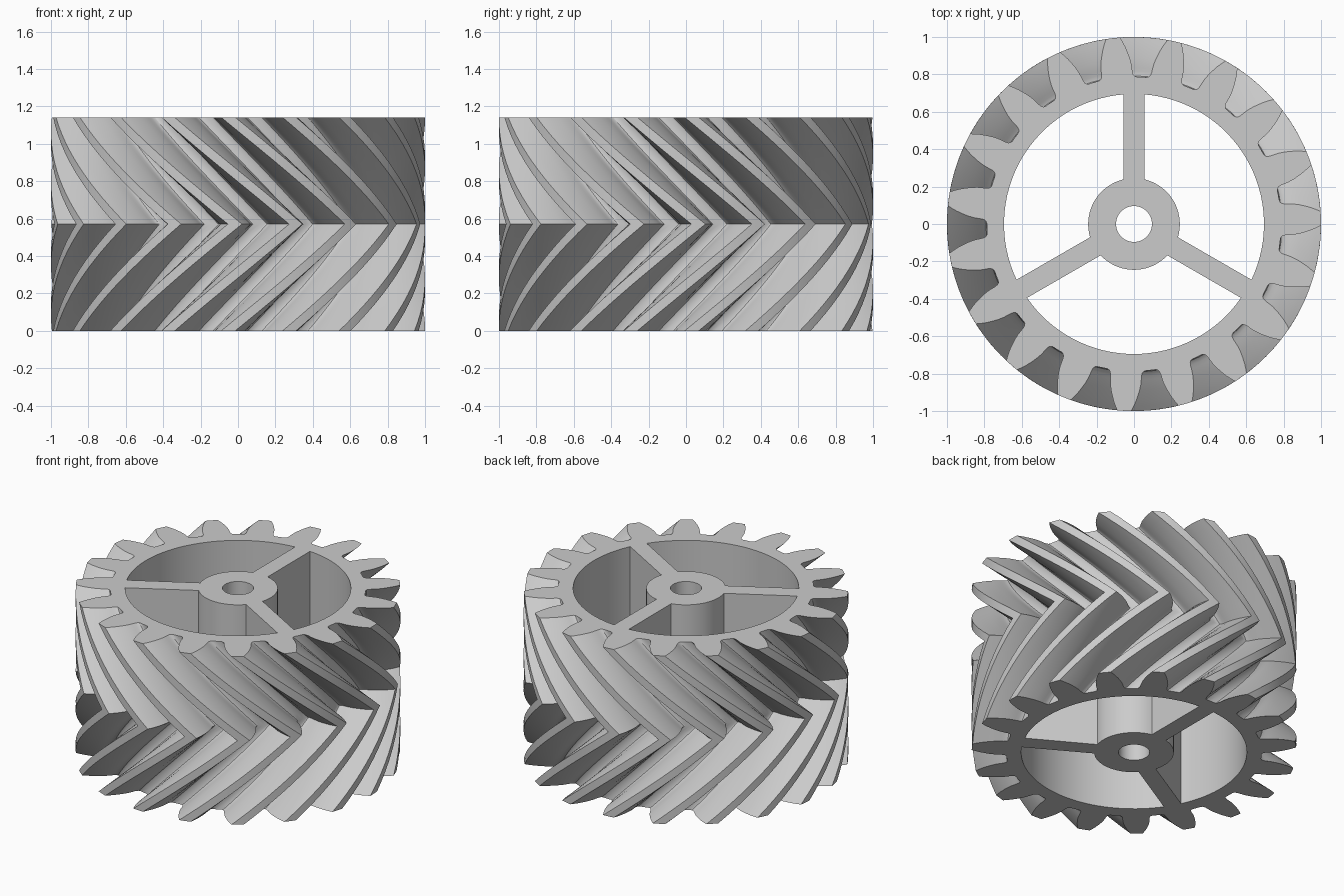
import bpy, bmesh, math
from math import cos, sin, asin, radians, pi

cube = bpy.data.objects.get("Cube")
if cube:
    bpy.data.objects.remove(cube, do_unlink=True)

HEIGHT = 1.142
TEETH = 19
PHASE = radians(1.7)      # angle of one tooth on the end faces
TWIST = radians(40)       # how far the middle is turned against the ends
LAYERS = 24
RIM, HUB, BORE, SPOKE = 0.695, 0.245, 0.096, 0.056


def arc(radius, start, end, steps):
    return [(radius * cos(start + (end - start) * i / steps),
             radius * sin(start + (end - start) * i / steps))
            for i in range(steps + 1)]


def gear_outline():
    # Half a tooth: radius and half angle in degrees, root to tip
    flank = [(.787, 7.4), (.791, 6.65), (.80, 6.15), (.815, 5.85), (.835, 5.7),
             (.86, 5.45), (.89, 4.95), (.92, 4.3), (.95, 3.6), (.975, 2.9), (1, 2.15)]
    tooth = [(.787, -180 / TEETH)] + [(r, -a) for r, a in flank]
    tooth += [(1, 0)] + [(r, a) for r, a in reversed(flank)]
    points = []
    for k in range(TEETH):
        centre = PHASE + 2 * pi * k / TEETH
        points += [(r * cos(centre + radians(a)), r * sin(centre + radians(a)))
                   for r, a in tooth]
    return points


def pocket_outline(middle):
    # Opening between two spokes, bounded by rim and hub
    outer = pi / 3 - asin(SPOKE / RIM)
    inner = pi / 3 - asin(SPOKE / HUB)
    return (arc(RIM, middle - outer, middle + outer, 32)
            + arc(HUB, middle + inner, middle - inner, 20))


def add_wall(bm, outline, layers, twist=0):
    # Loft an outline upward; returns the bottom and top edge loops
    rings = []
    for i in range(layers + 1):
        t = i / layers
        a = twist * (1 - abs(2 * t - 1))
        rings.append([bm.verts.new((x * cos(a) - y * sin(a),
                                    x * sin(a) + y * cos(a), HEIGHT * t))
                      for x, y in outline])
    n = len(outline)
    for low, high in zip(rings, rings[1:]):
        for j in range(n):
            k = (j + 1) % n
            bm.faces.new((low[j], low[k], high[k], high[j]))
    return [[bm.edges.get((ring[j], ring[(j + 1) % n])) for j in range(n)]
            for ring in (rings[0], rings[-1])]


bm = bmesh.new()
# Toothed outside, centre bore and three pockets
walls = [add_wall(bm, gear_outline(), LAYERS, TWIST),
         add_wall(bm, arc(BORE, 0, 2 * pi, 48)[:-1], 1)]
for k in range(3):
    walls.append(add_wall(bm, pocket_outline(pi / 6 + k * 2 * pi / 3), 1))

# Flat end faces with the openings left out
for end in (0, 1):
    edges = [e for wall in walls for e in wall[end]]
    bmesh.ops.triangle_fill(bm, use_beauty=True, edges=edges, normal=(0, 0, 1))
bmesh.ops.recalc_face_normals(bm, faces=bm.faces[:])

mesh = bpy.data.meshes.new("herringbone_gear")
bm.to_mesh(mesh)
bm.free()
gear = bpy.data.objects.new("herringbone_gear", mesh)
bpy.context.collection.objects.link(gear)

# Plain grey material
grey = bpy.data.materials.new("light_grey")
grey.use_nodes = True
colour = (0.6, 0.6, 0.6, 1)
grey.diffuse_color = colour
grey.node_tree.nodes["Principled BSDF"].inputs["Base Color"].default_value = colour
mesh.materials.append(grey)

bpy.ops.object.select_all(action='DESELECT')
gear.select_set(True)
bpy.context.view_layer.objects.active = gear
bpy.ops.object.shade_smooth_by_angle(angle=radians(30))
